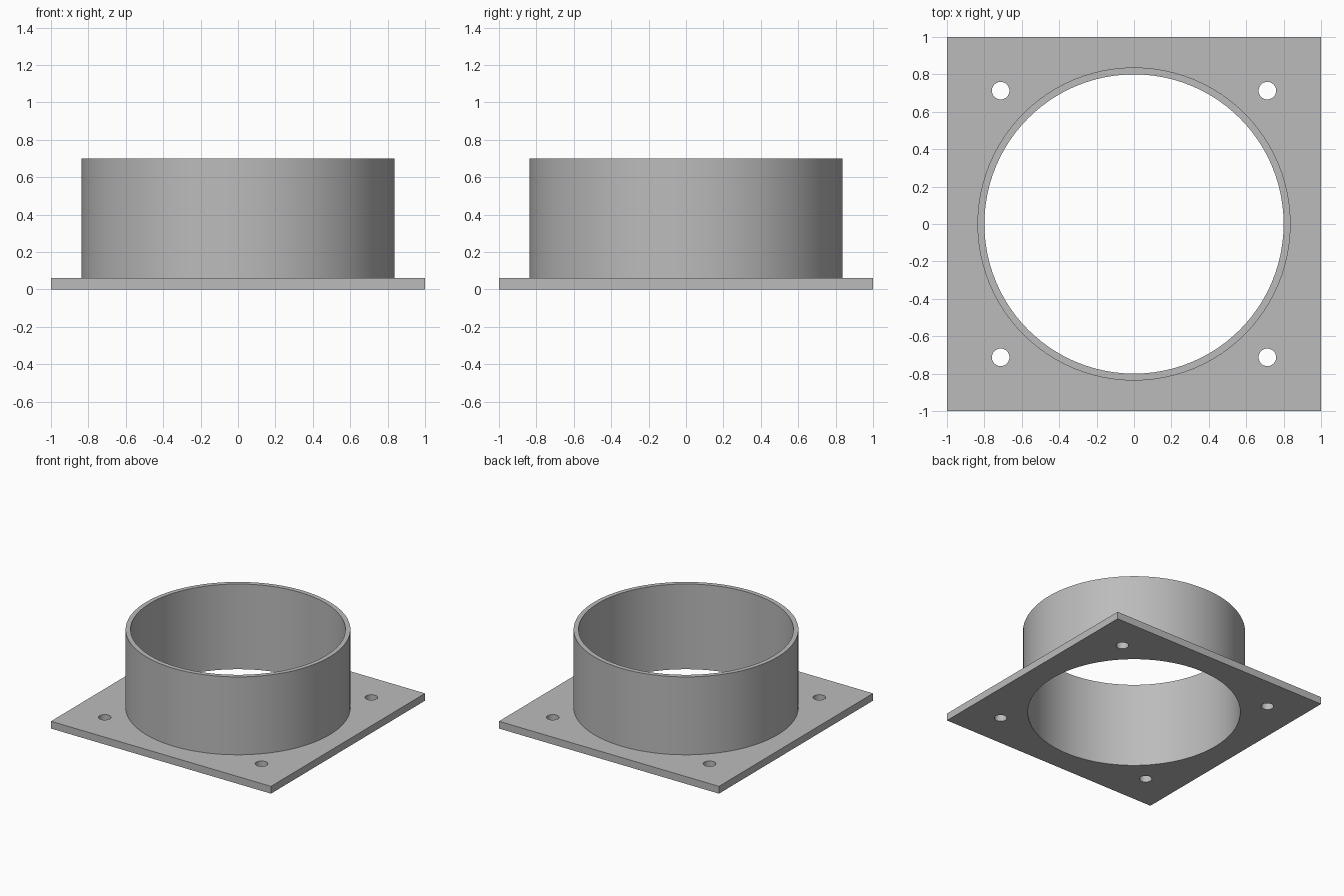
import bpy
import math

PLATE_H, TOP = 0.06, 0.70
OUTER_R, BORE_R = 0.837, 0.80
HOLE_R, HOLE_POS = 0.047, 0.713

cube = bpy.data.objects.get("Cube")
if cube:
    bpy.data.objects.remove(cube, do_unlink=True)

grey = bpy.data.materials.new("plain_grey")
grey.use_nodes = True
colour = (0.5, 0.5, 0.5, 1)
grey.diffuse_color = colour
grey.node_tree.nodes["Principled BSDF"].inputs["Base Color"].default_value = colour


def cylinder(name, radius, bottom, top, x=0, y=0, sides=96):
    bpy.ops.mesh.primitive_cylinder_add(
        vertices=sides, radius=radius, depth=top - bottom,
        location=(x, y, (bottom + top) / 2))
    obj = bpy.context.object
    obj.name = name
    obj.data.materials.append(grey)
    return obj


def combine(target, other, operation):
    mod = target.modifiers.new(operation.title(), 'BOOLEAN')
    mod.operation = operation
    mod.solver = 'EXACT'
    mod.object = other
    bpy.context.view_layer.objects.active = target
    bpy.ops.object.modifier_apply(modifier=mod.name)
    bpy.data.objects.remove(other, do_unlink=True)


# Square mounting plate
bpy.ops.mesh.primitive_cube_add(size=1, location=(0, 0, PLATE_H / 2))
flange = bpy.context.object
flange.name = "flanged_collar"
flange.scale = (2, 2, PLATE_H)
bpy.ops.object.transform_apply(location=True, rotation=False, scale=True)
flange.data.materials.append(grey)

# Round collar joined to the plate, then bored through
combine(flange, cylinder("collar", OUTER_R, PLATE_H / 2, TOP), 'UNION')
combine(flange, cylinder("bore", BORE_R, -0.1, TOP + 0.1), 'DIFFERENCE')

# Corner screw holes
for sx in (-1, 1):
    for sy in (-1, 1):
        hole = cylinder("screw_hole", HOLE_R, -0.1, PLATE_H + 0.1,
                        sx * HOLE_POS, sy * HOLE_POS, 32)
        combine(flange, hole, 'DIFFERENCE')

# Smooth round walls with sharp rims
bpy.ops.object.select_all(action='DESELECT')
flange.select_set(True)
bpy.context.view_layer.objects.active = flange
bpy.ops.object.shade_smooth_by_angle(angle=math.radians(30))
